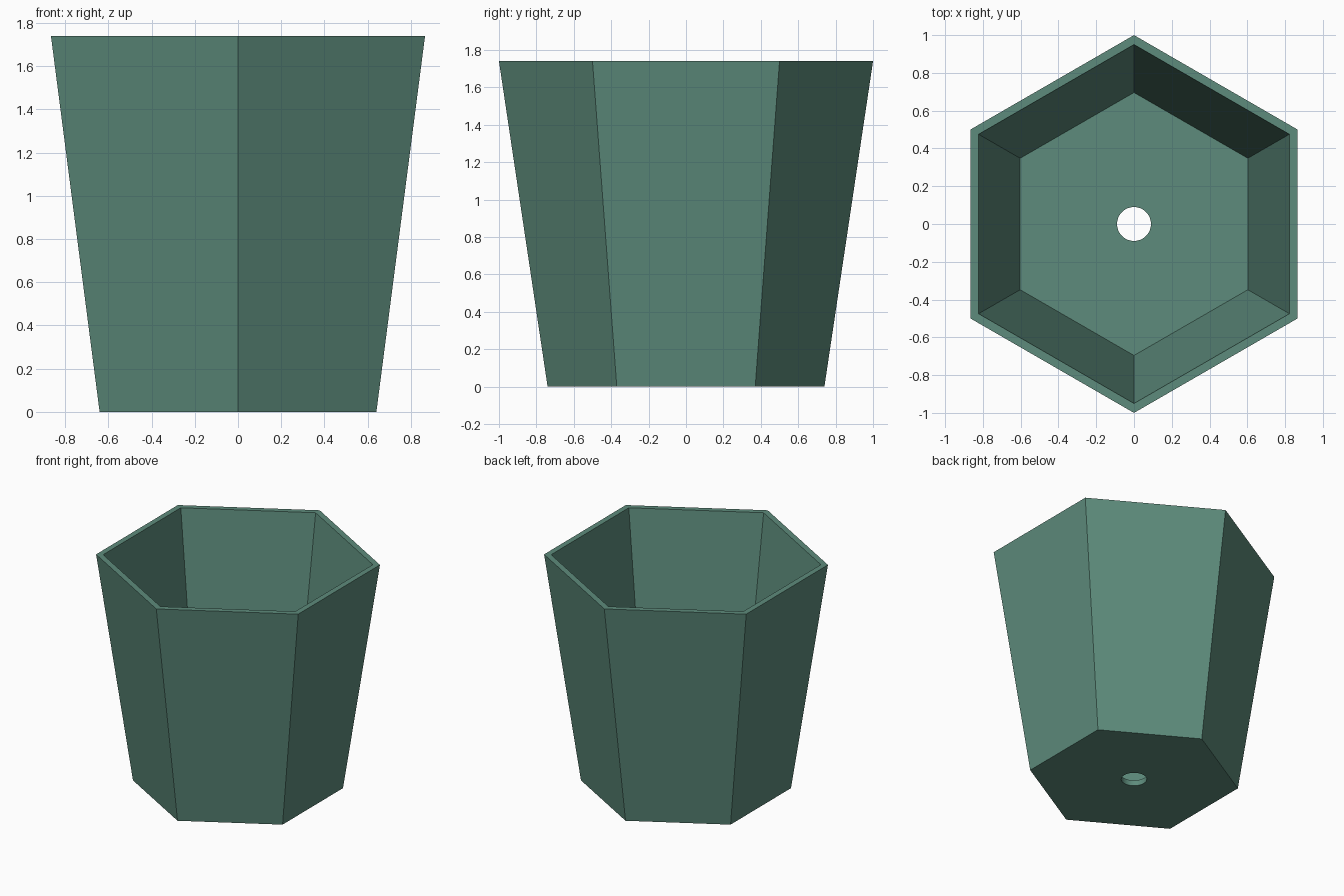
import bpy, bmesh
from math import sin, cos, pi

cube = bpy.data.objects.get("Cube")
if cube:
    bpy.data.objects.remove(cube, do_unlink=True)

HEIGHT, FLOOR = 1.74, 0.043
OUTER_TOP, OUTER_BASE = 1.0, 0.74
INNER_TOP, INNER_BASE = 0.95, 0.696
HOLE = 0.09

# Green glazed colour
green = bpy.data.materials.new("muted_green")
green.use_nodes = True
colour = (0.11, 0.26, 0.20, 1)
green.diffuse_color = colour
green.node_tree.nodes["Principled BSDF"].inputs["Base Color"].default_value = colour

bm = bmesh.new()


def ring(sides, radius, z):
    """Closed ring of edges with a corner pointing along +y."""
    angles = [pi / 2 + 2 * pi * i / sides for i in range(sides)]
    verts = [bm.verts.new((radius * cos(a), radius * sin(a), z)) for a in angles]
    edges = [bm.edges.new((verts[i - 1], verts[i])) for i in range(sides)]
    return verts, edges


def wall(lower, upper):
    """Flat quads between two rings."""
    a, b = lower[0], upper[0]
    for i in range(len(a)):
        bm.faces.new((a[i - 1], a[i], b[i], b[i - 1]))


def pierced_plate(outline, hole, up):
    """Flat plate with a round opening."""
    bmesh.ops.triangle_fill(bm, edges=outline[1] + hole[1], use_beauty=True,
                            normal=(0, 0, up))


outer_base = ring(6, OUTER_BASE, 0)
outer_top = ring(6, OUTER_TOP, HEIGHT)
inner_top = ring(6, INNER_TOP, HEIGHT)
inner_base = ring(6, INNER_BASE, FLOOR)
hole_low = ring(32, HOLE, 0)
hole_high = ring(32, HOLE, FLOOR)

# Floor with drainage hole
pierced_plate(outer_base, hole_low, -1)
pierced_plate(inner_base, hole_high, 1)
wall(hole_low, hole_high)

# Outer wall, rim and inner wall
wall(outer_base, outer_top)
wall(outer_top, inner_top)
wall(inner_base, inner_top)

bmesh.ops.recalc_face_normals(bm, faces=bm.faces)
mesh = bpy.data.meshes.new("plant_pot")
bm.to_mesh(mesh)
bm.free()
mesh.materials.append(green)
pot = bpy.data.objects.new("plant_pot", mesh)
bpy.context.collection.objects.link(pot)

# Smooth only the round drainage hole
bpy.context.view_layer.objects.active = pot
pot.select_set(True)
bpy.ops.object.shade_smooth_by_angle(angle=pi / 6)
